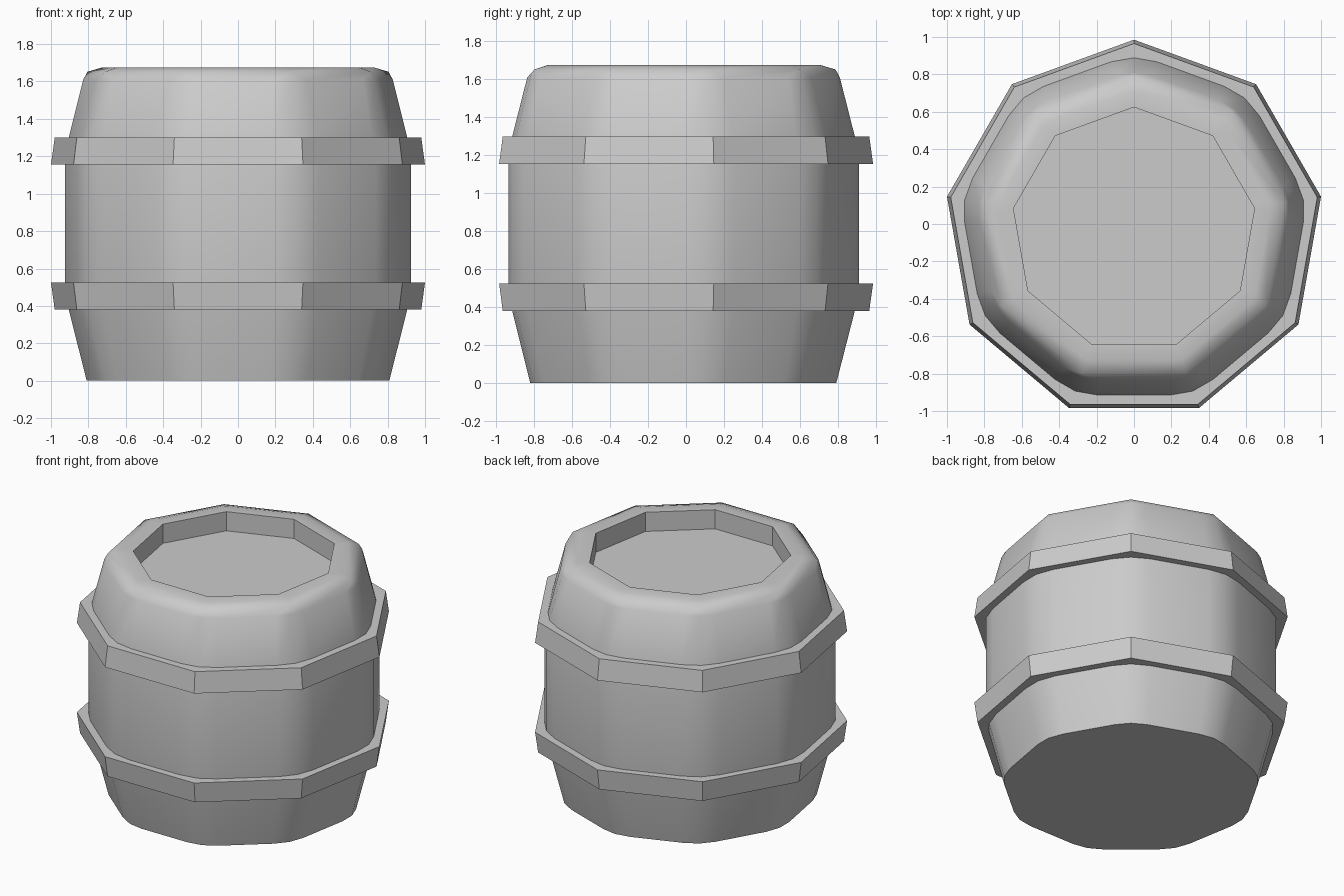
import bpy, bmesh, math

if "Cube" in bpy.data.objects:
    bpy.data.objects.remove(bpy.data.objects["Cube"])

SIDES = 9
HALF = math.pi / SIDES
CENTER_Y = -0.03


def ring(bm, z, apothem, cut):
    """Nonagon ring with a corner pointing to +y; each corner rounded with three points."""
    w = apothem * math.tan(HALF) - cut
    r_side = math.hypot(apothem, w)
    turn = HALF - math.atan2(w, apothem)
    r_mid = apothem / math.cos(HALF) - 0.176 * cut
    verts = []
    for i in range(SIDES):
        a = math.pi / 2 + 2 * HALF * i
        for r, da in ((r_side, -turn), (r_mid, 0), (r_side, turn)):
            verts.append(bm.verts.new((r * math.cos(a + da),
                                       r * math.sin(a + da) + CENTER_Y, z)))
    return verts


def loft(name, profile, closed=False):
    """Skin rings of (z, apothem, corner cut); cap the ends or close into a hoop."""
    bm = bmesh.new()
    rings = [ring(bm, *p) for p in profile]
    pairs = list(zip(rings, rings[1:]))
    if closed:
        pairs.append((rings[-1], rings[0]))
    else:
        bm.faces.new(rings[0][::-1])
        bm.faces.new(rings[-1])
    for lo, hi in pairs:
        n = len(lo)
        for i in range(n):
            j = (i + 1) % n
            bm.faces.new((lo[i], lo[j], hi[j], hi[i]))
    bmesh.ops.remove_doubles(bm, verts=bm.verts, dist=0.0005)
    bmesh.ops.recalc_face_normals(bm, faces=bm.faces)
    mesh = bpy.data.meshes.new(name)
    bm.to_mesh(mesh)
    bm.free()
    obj = bpy.data.objects.new(name, mesh)
    bpy.context.collection.objects.link(obj)
    bpy.ops.object.select_all(action='DESELECT')
    obj.select_set(True)
    bpy.context.view_layer.objects.active = obj
    bpy.ops.object.shade_smooth_by_angle(angle=math.radians(30))
    return obj


# Barrel body with rounded corners, lip and recessed lid
loft("barrel_body", [
    (0.00, 0.79, 0.11),
    (0.38, 0.885, 0.13),
    (0.52, 0.905, 0.13),
    (1.16, 0.905, 0.13),
    (1.30, 0.885, 0.13),
    (1.61, 0.806, 0.10),
    (1.652, 0.768, 0.0),
    (1.675, 0.70, 0.04),
    (1.675, 0.615, 0.0),
    (1.54, 0.615, 0.0),
])

# Two tapered hoops, mirrored about the middle of the barrel
OUT_WIDE, OUT_NARROW = 0.954, 0.935
for name, z_wide, z_narrow in (("lower_hoop", 0.525, 0.38), ("upper_hoop", 1.155, 1.30)):
    loft(name, [
        (z_narrow, 0.86, 0.0),
        (z_narrow, OUT_NARROW, 0.0),
        (z_wide, OUT_WIDE, 0.0),
        (z_wide, 0.87, 0.0),
    ], closed=True)
